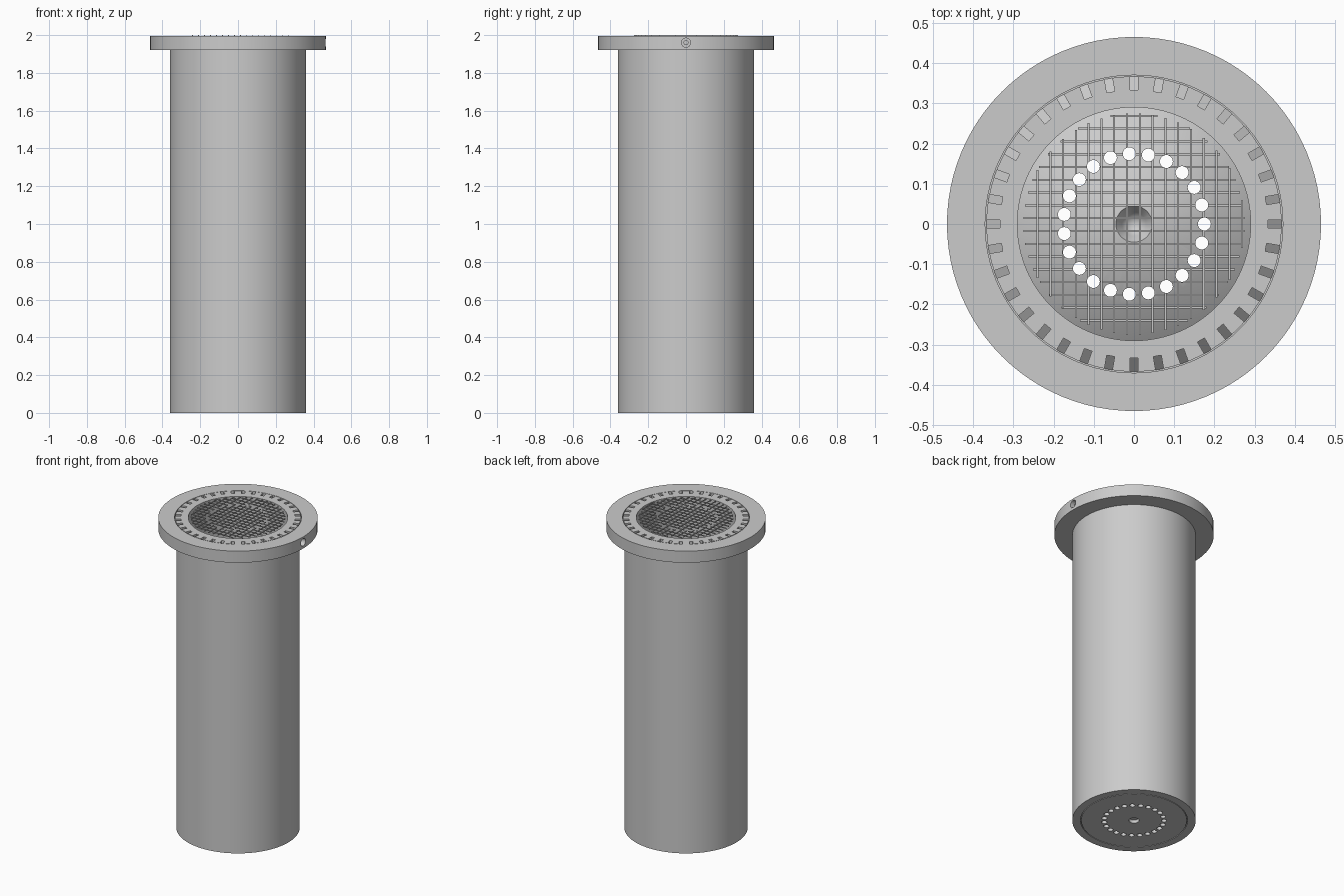
import bpy, bmesh, math
from mathutils import Matrix, Vector

cube = bpy.data.objects.get("Cube")
if cube:
    bpy.data.objects.remove(cube, do_unlink=True)

grey = bpy.data.materials.new("plain_grey")
grey.use_nodes = True
grey.diffuse_color = (0.6, 0.6, 0.6, 1)
grey.node_tree.nodes["Principled BSDF"].inputs["Base Color"].default_value = (0.6, 0.6, 0.6, 1)

SEGMENTS = 96
TOP = 1.995


def add_object(name, bm):
    bmesh.ops.recalc_face_normals(bm, faces=bm.faces)
    mesh = bpy.data.meshes.new(name)
    bm.to_mesh(mesh)
    bm.free()
    mesh.materials.append(grey)
    obj = bpy.data.objects.new(name, mesh)
    bpy.context.collection.objects.link(obj)
    return obj


def lathe(name, profile, closed=False):
    """Revolve an (r, z) profile around the z axis."""
    bm = bmesh.new()
    verts = [bm.verts.new((r, 0, z)) for r, z in profile]
    pairs = list(zip(verts, verts[1:]))
    if closed:
        pairs.append((verts[-1], verts[0]))
    edges = [bm.edges.new(p) for p in pairs]
    bmesh.ops.spin(bm, geom=verts + edges, cent=(0, 0, 0), axis=(0, 0, 1),
                   angle=math.tau, steps=SEGMENTS, use_duplicate=False)
    bmesh.ops.remove_doubles(bm, verts=bm.verts, dist=0.00005)
    return add_object(name, bm)


def add_box(bm, size, center):
    matrix = Matrix.Translation(center) @ Matrix.Diagonal((*size, 1))
    bmesh.ops.create_cube(bm, size=1, matrix=matrix)


def add_cylinder(bm, radius, depth, matrix, sides=24):
    bmesh.ops.create_cone(bm, cap_ends=True, segments=sides, radius1=radius,
                          radius2=radius, depth=depth, matrix=matrix)


def cut(target, cutter):
    mod = target.modifiers.new("cut", "BOOLEAN")
    mod.operation = "DIFFERENCE"
    mod.solver = "EXACT"
    mod.object = cutter
    cutter.hide_render = True
    with bpy.context.temp_override(object=target, active_object=target):
        bpy.ops.object.modifier_apply(modifier=mod.name)


# Long tube: recessed base, domed floor with a central pit, and a slotted rim
tube = lathe("tube_body", [
    (0, 0.02), (0.03, 0.02), (0.03, 0), (0.308, 0), (0.308, 0.008),
    (0.312, 0.008), (0.312, 0), (0.36, 0), (0.36, 1.92), (0.37, 1.92),
    (0.37, 1.93), (0.367, 1.93), (0.367, TOP), (0.29, TOP), (0.29, 0.04),
    (0.2, 0.1), (0.1, 0.14), (0.045, 0.15), (0.03, 0.13), (0, 0.08)])

# Flange ring around the rim
flange = lathe("flange", [(0.37, 1.92), (0.465, 1.92), (0.465, TOP), (0.37, TOP)], closed=True)

# Rim slots whose floors slope outward
bm = bmesh.new()
for i in range(36):
    turn = Matrix.Rotation(math.tau * i / 36, 4, "Z")
    sides = []
    for y in (-0.01, 0.01):
        points = [(0.333, 1.965), (0.3685, 1.932), (0.3685, 2.05), (0.333, 2.05)]
        sides.append([bm.verts.new(turn @ Vector((r, y, z))) for r, z in points])
    a, b = sides
    bm.faces.new(a)
    bm.faces.new(b[::-1])
    for k in range(4):
        n = (k + 1) % 4
        bm.faces.new((a[n], a[k], b[k], b[n]))
slot_cutter = add_object("slot_cutter", bm)
cut(tube, slot_cutter)

# Screen of crossed thin bars over the opening
bm = bmesh.new()
reach = 0.275
for i in range(17):
    offset = -0.24 + 0.0318 * i
    length = 2 * math.sqrt(reach ** 2 - offset ** 2)
    add_box(bm, (length, 0.005, 0.005), (0, offset, 1.991))
    add_box(bm, (0.005, length, 0.005), (offset, 0, 1.9975))
screen = add_object("screen", bm)

# Ring of drain holes
bm = bmesh.new()
for i in range(23):
    angle = math.tau * i / 23
    spot = (0.175 * math.cos(angle), 0.175 * math.sin(angle), 1)
    add_cylinder(bm, 0.016, 2.4, Matrix.Translation(spot))
hole_cutter = add_object("hole_cutter", bm)
cut(tube, hole_cutter)
cut(screen, hole_cutter)

# Screw hole in the flange edge, with a small screw inside
sideways = Matrix.Rotation(math.pi / 2, 4, "Y")
bm = bmesh.new()
add_cylinder(bm, 0.024, 0.1, Matrix.Translation((0.46, 0, 1.96)) @ sideways)
screw_cutter = add_object("screw_cutter", bm)
cut(flange, screw_cutter)
bm = bmesh.new()
add_cylinder(bm, 0.013, 0.035, Matrix.Translation((0.425, 0, 1.96)) @ sideways)
screw = add_object("set_screw", bm)

for cutter in (slot_cutter, hole_cutter, screw_cutter):
    bpy.data.objects.remove(cutter, do_unlink=True)

# Smooth round walls, sharp rims
bpy.ops.object.select_all(action="DESELECT")
for obj in (tube, flange, screw):
    obj.select_set(True)
bpy.context.view_layer.objects.active = tube
bpy.ops.object.shade_smooth_by_angle(angle=math.radians(30))
